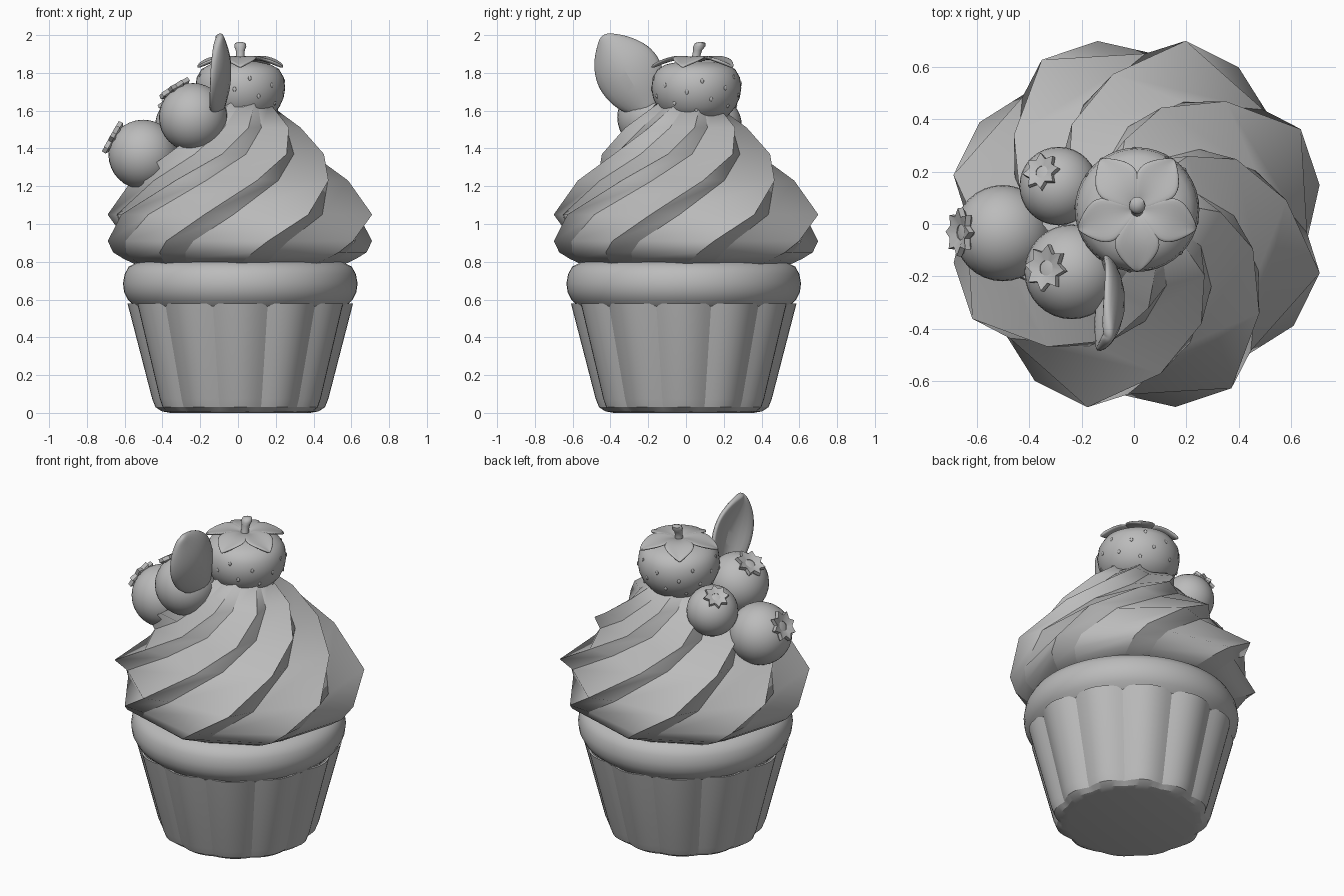
import bpy, bmesh
from math import sin, cos, pi, radians, sqrt
from mathutils import Vector

if "Cube" in bpy.data.objects:
    bpy.data.objects.remove(bpy.data.objects["Cube"])

grey = bpy.data.materials.new("plain_grey")
grey.use_nodes = True
COLOUR = (0.5, 0.5, 0.5, 1)
grey.diffuse_color = COLOUR
grey.node_tree.nodes["Principled BSDF"].inputs["Base Color"].default_value = COLOUR


def make(name, verts, faces, angle=35):
    """Mesh object with consistent normals, smooth except at sharp edges."""
    mesh = bpy.data.meshes.new(name)
    mesh.from_pydata(verts, [], faces)
    bm = bmesh.new()
    bm.from_mesh(mesh)
    bmesh.ops.recalc_face_normals(bm, faces=bm.faces)
    bm.to_mesh(mesh)
    bm.free()
    for p in mesh.polygons:
        p.use_smooth = True
    mesh.set_sharp_from_angle(angle=radians(angle))
    mesh.materials.append(grey)
    obj = bpy.data.objects.new(name, mesh)
    bpy.context.scene.collection.objects.link(obj)
    return obj


def loft(name, rings, angle=35, loop=False):
    """Skin a stack of closed rings; loop joins the last ring to the first."""
    n, m = len(rings[0]), len(rings)
    verts = [v for ring in rings for v in ring]
    faces = []
    for i in range(m if loop else m - 1):
        a, b = i * n, (i + 1) % m * n
        faces += [(a + j, a + (j + 1) % n, b + (j + 1) % n, b + j) for j in range(n)]
    if not loop:
        faces += [tuple(range(n)), tuple(range((m - 1) * n, m * n))]
    return make(name, verts, faces, angle)


def circle(r, z, n=48, wave=0.0, centre=(0, 0)):
    """Ring of points, optionally with twelve rounded flutes."""
    ring = []
    for j in range(n):
        t = 2 * pi * j / n
        rr = r * (1 + wave * (2 * abs(cos(6 * t)) - 1.3))
        ring.append((centre[0] + rr * cos(t), centre[1] + rr * sin(t), z))
    return ring


def ball(name, centre, r, scale=(1, 1, 1), seg=32):
    bm = bmesh.new()
    bmesh.ops.create_uvsphere(bm, u_segments=seg, v_segments=seg // 2, radius=r)
    mesh = bpy.data.meshes.new(name)
    bm.to_mesh(mesh)
    bm.free()
    for p in mesh.polygons:
        p.use_smooth = True
    mesh.materials.append(grey)
    obj = bpy.data.objects.new(name, mesh)
    obj.location, obj.scale = centre, scale
    bpy.context.scene.collection.objects.link(obj)
    return obj


# Fluted paper wrapper, with a thin open rim
BASE = (0.012, -0.012)
wrapper = [(0.37, 0, 0), (0.41, 0.008, 0.015), (0.44, 0.03, 0.028), (0.457, 0.075, 0.03),
           (0.585, 0.58, 0.03), (0.572, 0.58, 0.03), (0.53, 0.5, 0.03)]
loft("wrapper", [circle(r, z, 96, w, BASE) for r, z, w in wrapper], 24)

# Rounded sponge band
sponge = [(0.5, 0.5), (0.565, 0.57), (0.595, 0.6), (0.615, 0.64), (0.621, 0.685),
          (0.612, 0.735), (0.59, 0.775), (0.54, 0.8), (0.4, 0.82)]
loft("sponge", [circle(r, z, 64, centre=BASE) for r, z in sponge], 60)

# Twisted eight-ridge cream: height, ridge radius, twist, valley ratio, valley offset
cream = [(0.785, 0.55, 0, 0.98, 14), (0.815, 0.615, 3, 0.96, 13), (0.85, 0.675, 6, 0.94, 12),
         (0.91, 0.715, 12, 0.92, 11), (1.05, 0.725, 30, 0.9, 12), (1.23, 0.58, 54, 0.86, 15),
         (1.37, 0.455, 78, 0.82, 17), (1.51, 0.325, 98, 0.8, 18), (1.64, 0.165, 118, 0.8, 18)]
rings = []
for z, r, twist, valley, gap in cream:
    ring = []
    for k in range(8):
        for offset, radius in ((0, r), (gap, r * valley)):
            t = radians(45 * k + twist + offset)
            ring.append((0.01 + radius * cos(t), radius * sin(t), z))
    rings.append(ring)
swirl = loft("cream_swirl", rings, 60)
# Creases follow the ridges and valleys only
for edge in swirl.data.edges:
    a, b = edge.vertices
    edge.use_edge_sharp = abs(a - b) == 16

# Strawberry body
BERRY = (0.012, 0.055)
body = [(0.02, 1.535), (0.1, 1.545), (0.165, 1.57), (0.208, 1.62), (0.23, 1.67), (0.238, 1.72),
        (0.231, 1.775), (0.205, 1.82), (0.16, 1.845), (0.09, 1.86), (0.01, 1.86)]
loft("strawberry", [circle(r, z, 40, centre=BERRY) for r, z in body], 70)

# Strawberry seeds, spiralled around the side
for i in range(26):
    z = 1.6 + 0.19 * (i + 0.5) / 26
    for (r0, z0), (r1, z1) in zip(body, body[1:]):
        if z0 <= z < z1:
            r = r0 + (r1 - r0) * (z - z0) / (z1 - z0)
    t = i * pi * (3 - sqrt(5))
    seed = ball("strawberry_seed", (BERRY[0] + r * cos(t), BERRY[1] + r * sin(t), z),
                0.011, (0.5, 0.9, 1.2), 8)
    seed.rotation_euler.z = t


def blade(name, rows, thickness):
    """Leaf from left, rib and right points per row, thickened and smoothed."""
    verts = [p for row in rows for p in row]
    faces = [(3 * i + s, 3 * i + s + 1, 3 * i + s + 4, 3 * i + s + 3)
             for i in range(len(rows) - 1) for s in (0, 1)]
    obj = make(name, verts, faces, 60)
    solid = obj.modifiers.new("Thickness", "SOLIDIFY")
    solid.thickness, solid.offset = thickness, 0
    sub = obj.modifiers.new("Smooth", "SUBSURF")
    sub.levels = sub.render_levels = 2
    return obj


# Five sepals and a bent stem
sepal = [(0.01, 0.015, 1.875), (0.06, 0.055, 1.888), (0.12, 0.098, 1.887),
         (0.18, 0.078, 1.868), (0.24, 0.008, 1.84)]
for k in range(5):
    t = radians(-90 + 72 * k)
    out, side = Vector((cos(t), sin(t), 0)), Vector((-sin(t), cos(t), 0))
    base = Vector((*BERRY, 0))
    rows = [[base + out * d + side * w * s + Vector((0, 0, z - 0.016 * (s == 0)))
             for s in (-1, 0, 1)] for d, w, z in sepal]
    blade("sepal", rows, 0.02)
stem = [(0.026, 1.86, 0), (0.022, 1.89, 0.004), (0.024, 1.92, 0.012),
        (0.032, 1.94, 0.02), (0.028, 1.958, 0.026), (0.008, 1.964, 0.028)]
loft("stem", [circle(r, z, 12, centre=(BERRY[0], BERRY[1] + y - 0.005))
              for r, z, y in stem], 60)


# Blueberries, each with an eight-pointed crown
def star(outer, inner, z):
    return [((outer, inner)[j % 2] * cos(j * pi / 8), (outer, inner)[j % 2] * sin(j * pi / 8), z)
            for j in range(16)]


blueberries = [((-0.502, -0.035, 1.368), 0.184, (-0.84, 0.02, 0.47)),
               ((-0.238, -0.183, 1.565), 0.181, (-0.53, 0.08, 0.83)),
               ((-0.288, 0.145, 1.525), 0.15, (-0.43, 0.36, 0.82))]
for centre, r, direction in blueberries:
    ball("blueberry", centre, r)
    s = r / 0.18
    crown = loft("blueberry_crown",
                 [star(0.035, 0.035, -0.03), star(0.065, 0.055, -0.02), star(0.1, 0.068, 0),
                  star(0.097, 0.066, 0.022), star(0.032, 0.032, 0.008)], 30, loop=True)
    aim = Vector(direction).normalized()
    crown.location = Vector(centre) + aim * r * 0.96
    crown.rotation_euler = aim.to_track_quat("Z", "Y").to_euler()
    crown.scale = (s * 0.92, s * 0.92, s)

# Upright mint leaf, cupped along its rib
start, tip = Vector((-0.085, -0.2, 1.6)), Vector((-0.1, -0.435, 2.0))
across = Vector((0, 0.866, 0.5))
outline = [(0, 0.05), (0.1, 0.115), (0.3, 0.165), (0.55, 0.175), (0.75, 0.135), (0.9, 0.075), (1, 0.012)]
rows = []
for t, w in outline:
    rib = start.lerp(tip, t) + Vector((0.075 * sin(pi * t), 0, 0))
    rows.append([rib - across * w - Vector((0.75 * w, 0, 0)), rib,
                 rib + across * 1.15 * w - Vector((0.5 * w, 0, 0))])
blade("mint_leaf", rows, 0.05)
